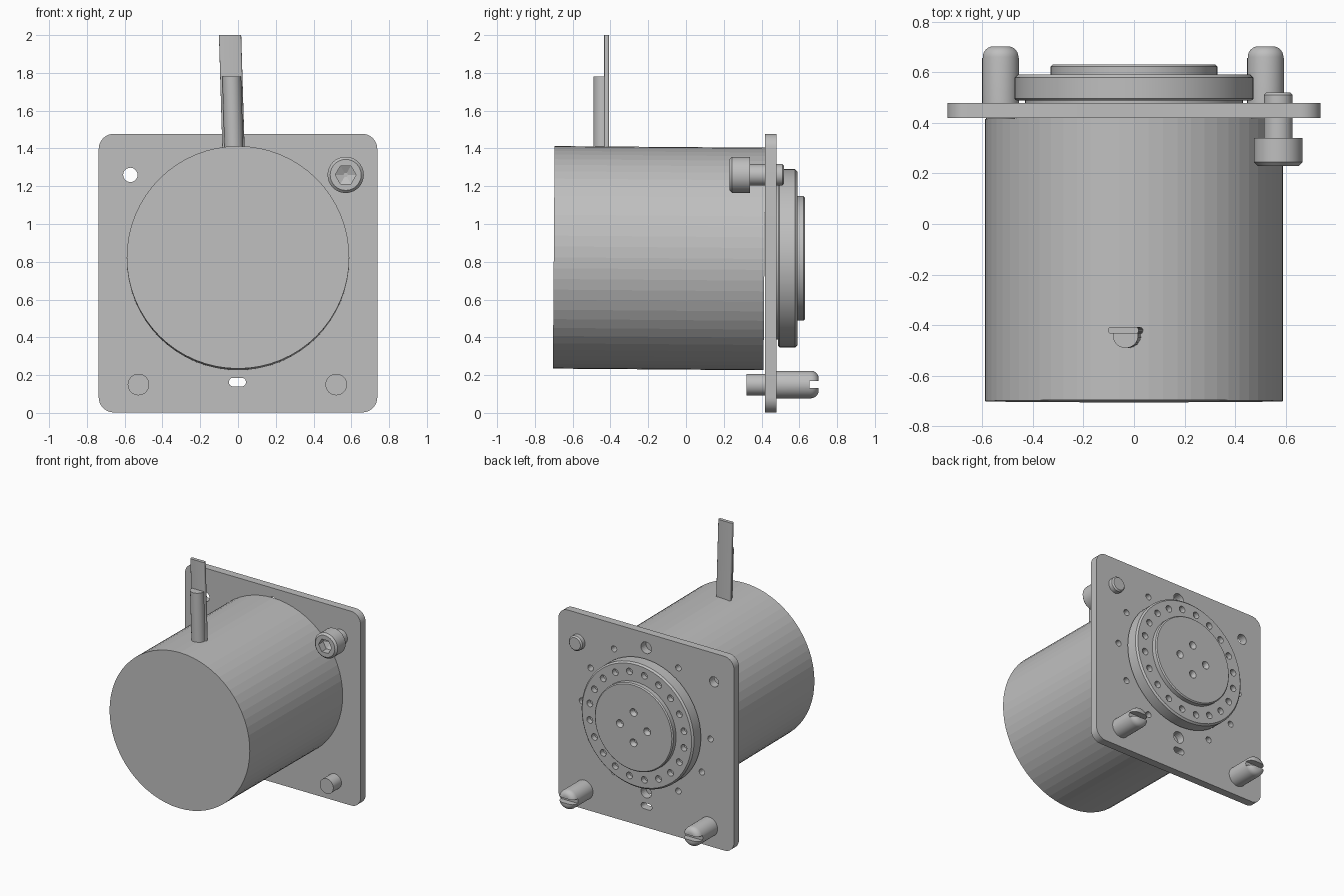
import bpy, bmesh, math
from mathutils import Matrix, Vector

if "Cube" in bpy.data.objects:
    bpy.data.objects.remove(bpy.data.objects["Cube"])

metal = bpy.data.materials.new("grey metal")
metal.diffuse_color = (0.52, 0.52, 0.52, 1)
metal.use_nodes = True
metal.node_tree.nodes["Principled BSDF"].inputs["Base Color"].default_value = metal.diffuse_color
CZ = 0.818  # height of the main axis


def finish(name, bm, smooth=True):
    bmesh.ops.recalc_face_normals(bm, faces=bm.faces)
    me = bpy.data.meshes.new(name)
    bm.to_mesh(me)
    bm.free()
    me.materials.append(metal)
    ob = bpy.data.objects.new(name, me)
    bpy.context.collection.objects.link(ob)
    bpy.ops.object.select_all(action='DESELECT')
    bpy.context.view_layer.objects.active = ob
    ob.select_set(True)
    if smooth:
        bpy.ops.object.shade_smooth_by_angle(angle=math.radians(35))
    return ob


def lathe(bm, profile, x, z, segs=32):
    """Closed solid from (radius, y) rings around an axis along y."""
    rings = []
    for r, y in profile:
        rings.append([bm.verts.new((x + r * math.cos(2 * math.pi * i / segs), y,
                                    z + r * math.sin(2 * math.pi * i / segs)))
                      for i in range(segs)])
    for a, b in zip(rings, rings[1:]):
        for i in range(segs):
            j = (i + 1) % segs
            bm.faces.new((a[i], a[j], b[j], b[i]))
    bm.faces.new(rings[0])
    bm.faces.new(rings[-1])


def turned(name, profile, x, z, segs=32, smooth=True):
    bm = bmesh.new()
    lathe(bm, profile, x, z, segs)
    return finish(name, bm, smooth)


def prism(bm, outline, a, b, axis='y'):
    """Extrude a 2D outline along y (outline in xz) or z (outline in xy)."""
    def place(p, t):
        return (p[0], t, p[1]) if axis == 'y' else (p[0], p[1], t)
    lo = [bm.verts.new(place(p, a)) for p in outline]
    hi = [bm.verts.new(place(p, b)) for p in outline]
    n = len(outline)
    bm.faces.new(lo)
    bm.faces.new(hi)
    for i in range(n):
        bm.faces.new((lo[i], lo[(i + 1) % n], hi[(i + 1) % n], hi[i]))


def rounded_rect(cx, cz, w, h, r, steps=8):
    pts = []
    for k, (sx, sz) in enumerate(((1, 1), (-1, 1), (-1, -1), (1, -1))):
        for i in range(steps + 1):
            a = math.pi / 2 * (k + i / steps)
            pts.append((cx + sx * (w / 2 - r) + r * math.cos(a),
                        cz + sz * (h / 2 - r) + r * math.sin(a)))
    return pts


def cut(ob, bm):
    cutter = finish("cutter", bm, False)
    cutter.hide_render = True
    bpy.context.view_layer.objects.active = ob
    mod = ob.modifiers.new("cut", 'BOOLEAN')
    mod.object = cutter
    mod.operation = 'DIFFERENCE'
    mod.solver = 'EXACT'
    # keep the cut ahead of the smoothing modifier, if there is one
    bpy.ops.object.modifier_move_to_index(modifier=mod.name, index=0)
    bpy.ops.object.modifier_apply(modifier=mod.name)
    bpy.data.objects.remove(cutter)


def polar(r, deg, x=0, z=CZ):
    return x + r * math.cos(math.radians(deg)), z + r * math.sin(math.radians(deg))


# Main body drum, very slightly tilted
body = turned("body_drum", [(0.589, -0.70), (0.589, 0.415)], 0, 0, 64, False)
body.location.z = CZ
body.rotation_euler.x = math.radians(-0.45)

# Square mounting plate with its holes
bm = bmesh.new()
prism(bm, rounded_rect(0, 0.74, 1.475, 1.475, 0.08), 0.418, 0.478)
plate = finish("mounting_plate", bm)
bm = bmesh.new()
for deg in (0, 30, 60, 120, 180, 210, 240, 300, 330):
    lathe(bm, [(0.023, 0.3), (0.023, 0.6)], *polar(0.54, deg), 16)
for deg in (90, 270):
    lathe(bm, [(0.044, 0.3), (0.044, 0.6)], *polar(0.548, deg), 24)
lathe(bm, [(0.038, 0.3), (0.038, 0.6)], -0.57, 1.26, 24)
prism(bm, rounded_rect(-0.003, 0.163, 0.09, 0.046, 0.0225), 0.3, 0.6)
cut(plate, bm)

# Rear flange: short neck and a bevelled disc with a ring of holes
flange = turned("rear_flange", [(0.43, 0.47), (0.43, 0.488), (0.464, 0.488),
                                (0.472, 0.495), (0.472, 0.578), (0.46, 0.59)], 0, CZ, 64)
bm = bmesh.new()
for i in range(20):
    lathe(bm, [(0.025, 0.55), (0.025, 0.65)], *polar(0.40, 18 * i + 9), 16)
cut(flange, bm)

# Raised centre hub with four countersunk holes
hub = turned("centre_hub", [(0.33, 0.585), (0.33, 0.622), (0.322, 0.63)], 0, CZ, 64)
bm = bmesh.new()
for i in range(4):
    lathe(bm, [(0.016, 0.595), (0.02, 0.61), (0.034, 0.64)], *polar(0.115, 90 * i), 16)
cut(hub, bm)

# Corner bolt with hexagon socket
bolt = turned("corner_bolt", [(0.082, 0.23), (0.096, 0.244), (0.096, 0.34), (0.057, 0.34),
                              (0.057, 0.51), (0.047, 0.52)], 0.57, 1.26)
bm = bmesh.new()
lathe(bm, [(0.055, 0.2), (0.055, 0.285), (0.012, 0.305)], 0.57, 1.26, 6)
cut(bolt, bm)

# Two locating pins with domed, slotted ends
for side, x in (("left", -0.527), ("right", 0.52)):
    dome = [(0.033 + 0.04 * math.cos(a), 0.66 + 0.042 * math.sin(a))
            for a in (math.pi / 2 * k / 6 for k in range(7))]
    pin = turned(side + "_locating_pin",
                 [(0.057, 0.32), (0.057, 0.477), (0.073, 0.477)] + dome, x, 0.15)
    bm = bmesh.new()
    prism(bm, [(x - 0.1, 0.132), (x + 0.1, 0.132), (x + 0.1, 0.168), (x - 0.1, 0.168)],
          0.655, 0.75)
    cut(pin, bm)

# Upright terminal: half-round post in front of a thin strip, leaning slightly
shear = Matrix.Identity(4)
shear[0][2] = -0.03
shear.translation.x = 0.03 * 1.4
half_round = [(-0.022 + 0.05 * math.cos(a), -0.44 + 0.05 * math.sin(a))
              for a in (math.pi * (1 + k / 16) for k in range(17))]
half_round += [(0.028, -0.408), (-0.072, -0.408)]
bm = bmesh.new()
prism(bm, half_round, 1.36, 1.78, 'z')
bm.transform(shear)
finish("terminal_post", bm)
bm = bmesh.new()
prism(bm, rounded_rect(-0.024, -0.42, 0.118, 0.026, 0.008, 3), 1.36, 2.0, 'z')
bm.transform(shear)
finish("terminal_strip", bm)
